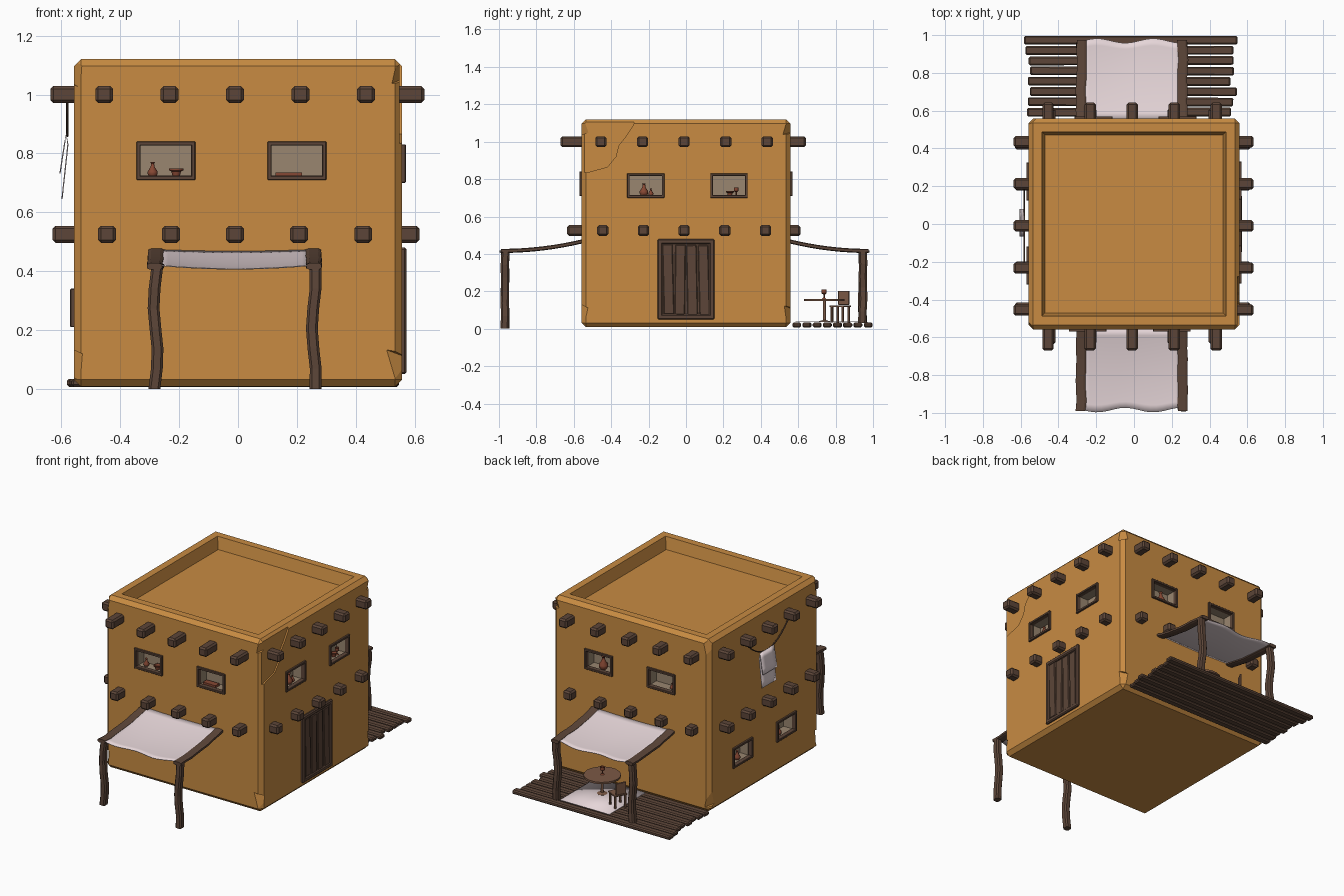
import bpy, bmesh, math, random
from mathutils import Matrix, Vector, Euler

if "Cube" in bpy.data.objects:
    bpy.data.objects.remove(bpy.data.objects["Cube"])

random.seed(4)
R = random.uniform
HALF = 0.558


def material(name, *rgb):
    m = bpy.data.materials.new(name)
    m.diffuse_color = (*rgb, 1)
    m.use_nodes = True
    m.node_tree.nodes["Principled BSDF"].inputs["Base Color"].default_value = m.diffuse_color
    return m


ADOBE = material("adobe", .58, .26, .055)
RECESS = material("recess", .32, .24, .16)
WOOD = material("dark_wood", .107, .06, .04)
LIGHT = material("light_wood", .2, .1, .06)
CLAY = material("clay", .24, .064, .033)
CLOTH = material("cloth", .79, .67, .69)


def finish(name, bm, mat, side=0, smooth=False):
    """Turn a bmesh into an object; side 0-3 = front, right, back, left."""
    bmesh.ops.recalc_face_normals(bm, faces=bm.faces)
    bm.transform(Matrix.Rotation(side * math.pi / 2, 4, 'Z'))
    me = bpy.data.meshes.new(name)
    bm.to_mesh(me)
    bm.free()
    me.materials.append(mat)
    for p in me.polygons:
        p.use_smooth = smooth
    ob = bpy.data.objects.new(name, me)
    bpy.context.collection.objects.link(ob)
    return ob


def boxes(name, parts, mat, side=0, bevel=0.0):
    """parts: (centre, size[, euler]) boxes in one mesh."""
    bm = bmesh.new()
    for c, s, *rot in parts:
        e = Euler(rot[0] if rot else (0, 0, 0)).to_matrix().to_4x4()
        bmesh.ops.create_cube(bm, size=1, matrix=Matrix.Translation(c) @ e @ Matrix.Diagonal((*s, 1)))
    if bevel:
        bmesh.ops.bevel(bm, geom=bm.edges[:], offset=bevel, segments=1, affect='EDGES')
    return finish(name, bm, mat, side)


def sweep(name, pts, ax, ay, mat, side=0):
    """Rectangular section (half axes ax, ay) along points."""
    bm = bmesh.new()
    ax, ay = Vector(ax), Vector(ay)
    rings = [[bm.verts.new(Vector(p) + ax * a + ay * b)
              for a, b in ((-1, -.6), (-.6, -1), (.6, -1), (1, -.6), (1, .6), (.6, 1), (-.6, 1), (-1, .6))]
             for p in pts]
    for r, q in zip(rings, rings[1:]):
        for i in range(8):
            bm.faces.new((r[i], r[(i + 1) % 8], q[(i + 1) % 8], q[i]))
    bm.faces.new(rings[0])
    bm.faces.new(rings[-1])
    return finish(name, bm, mat, side)


def sheet(name, fn, nx, ny, side=0):
    bm = bmesh.new()
    g = [[bm.verts.new(fn(i / nx, j / ny)) for i in range(nx + 1)] for j in range(ny + 1)]
    for j in range(ny):
        for i in range(nx):
            bm.faces.new((g[j][i], g[j][i + 1], g[j + 1][i + 1], g[j + 1][i]))
    ob = finish(name, bm, CLOTH, side, True)
    mod = ob.modifiers.new("thickness", 'SOLIDIFY')
    mod.thickness, mod.offset = .004, 0
    return ob


def lathe(name, prof, loc, mat, side=0, scale=1.0, steps=14):
    bm = bmesh.new()
    vs = [bm.verts.new((r * scale, 0, z * scale)) for r, z in prof]
    es = [bm.edges.new(p) for p in zip(vs, vs[1:])]
    bmesh.ops.spin(bm, geom=vs + es, axis=(0, 0, 1), cent=(0, 0, 0), angle=2 * math.pi, steps=steps)
    bmesh.ops.remove_doubles(bm, verts=bm.verts, dist=1e-5)
    bmesh.ops.translate(bm, verts=bm.verts, vec=loc)
    ob = finish(name, bm, mat, side, True)
    ob.data.set_sharp_from_angle(angle=math.radians(40))
    return ob


# House body with chamfered edges and sunken roof
bm = bmesh.new()
bmesh.ops.create_cube(bm, size=1, matrix=Matrix.Translation((0, 0, .564)) @ Matrix.Diagonal((2 * HALF, 2 * HALF, 1.112, 1)))
bmesh.ops.bevel(bm, geom=bm.edges[:], offset=.024, segments=1, affect='EDGES')
top = max(bm.faces, key=lambda f: f.calc_center_median().z)
bmesh.ops.inset_region(bm, faces=[top], thickness=.065)
bmesh.ops.inset_region(bm, faces=[top], thickness=.025)
bmesh.ops.translate(bm, verts=top.verts[:], vec=(0, 0, -.075))
house = finish("house_body", bm, ADOBE)


def cut(cutter):
    mod = house.modifiers.new("cut", 'BOOLEAN')
    mod.object, mod.operation, mod.solver = cutter, 'DIFFERENCE', 'EXACT'
    bpy.context.view_layer.objects.active = house
    bpy.ops.object.modifier_apply(modifier=mod.name)
    bpy.data.objects.remove(cutter)


# Broken plaster patch on the right wall
bm = bmesh.new()
patch = [(-.6, .83), (-.53, .835), (-.42, .865), (-.375, .92), (-.36, .98), (-.32, 1.03), (-.28, 1.09), (-.27, 1.15), (-.6, 1.15)]
f = bm.faces.new([bm.verts.new((u, -.549, z)) for u, z in patch])
ext = bmesh.ops.extrude_face_region(bm, geom=[f])
bmesh.ops.translate(bm, verts=[v for v in ext['geom'] if isinstance(v, bmesh.types.BMVert)], vec=(0, -.08, 0))
cut(finish("plaster_cutter", bm, ADOBE, 1))

# Chipped corners
for sx in (-1, 1):
    for sy in (-1, 1):
        for z in (.08, 1.075):
            yaw = math.atan2(sy, sx) + R(-.25, .25)
            cut(boxes("chip_cutter", [((sx * .586, sy * .586, z), (.12, .13, .09), (R(-.4, .4), R(-.3, .3), yaw))], ADOBE))

# Pottery profiles
VASE = [(0, 0), (.011, 0), (.017, .01), (.017, .018), (.007, .034), (.005, .045), (.008, .05), (0, .048)]
BOWL = [(0, 0), (.012, 0), (.016, .018), (.024, .022), (.024, .028), (.018, .028), (.012, .01), (0, .008)]
CUP = [(0, 0), (.012, 0), (.004, .006), (.004, .022), (.014, .03), (.014, .05), (.011, .05), (.01, .034), (0, .03)]

# Windows: side, centre, height, contents
WINDOWS = [
    (0, -.245, .775, [(VASE, -.29, 1), (BOWL, -.21, 1)]), (0, .2, .775, []),
    (1, -.215, .765, [(VASE, -.225, 1.35), (VASE, -.188, .8)]), (1, .23, .765, [(BOWL, .235, .9), (CUP, .268, .9)]),
    (2, -.23, .775, [(VASE, -.225, 1.6)]), (2, .215, .775, [(VASE, .265, .75)]),
    (3, -.225, .275, [(VASE, -.22, 1.1)]), (3, .22, .275, [(VASE, .2, 1.1)]),
]
for side, u, z, pots in WINDOWS:
    cut(boxes("window_cutter", [((u, -.55, z), (.18, .14, .11))], RECESS, side))
    boxes("window_frame", [((u, -.555, z + s * .058), (.2, .03, .014)) for s in (-1, 1)] +
          [((u + s * .093, -.555, z), (.014, .03, .13)) for s in (-1, 1)], WOOD, side, .002)
    for prof, pu, sc in pots:
        lathe("window_pot", prof, (pu, -.52, z - .055), CLAY, side, sc)
boxes("window_tray", [((.172, -.52, .728), (.09, .04, .015))], CLAY)

house.data.materials.clear()
for m in (ADOBE, RECESS):
    house.data.materials.append(m)
for p in house.data.polygons:
    c = p.center
    inside = max(abs(c.x), abs(c.y)) < .545 and (.69 < c.z < .85 or .2 < c.z < .35)
    p.material_index = int(inside)

# Roof and floor beams on all sides: protrusion (upper, lower)
for side, reach in enumerate([(.67, .635), (.633, .617), (.642, .612), (.637, .63)]):
    for row, z in enumerate((1.0, .525)):
        step = (.2225, .2175)[row]
        shift = (-.01, -.01, .01, .01)[side]
        end = reach[row]
        boxes("wall_beam", [((shift + i * step, -(end + .5) / 2, z), (.06, end - .5, .058)) for i in range(-2, 3)],
              WOOD, side, .01)

# Door on the right wall
boxes("door_frame", [((s * .138, -.555, .265), (.028, .034, .43)) for s in (-1, 1)] +
      [((0, -.555, z), (.29, .034, .028)) for z in (.064, .466)], WOOD, 1, .006)
boxes("door_planks", [((-.095 + i * .0635, -.558, .262 + R(-.008, .004)), (.055, .018, .375), (0, R(-.03, .03), 0))
                      for i in range(4)], WOOD, 1, .004)
boxes("door_backing", [((0, -.555, .265), (.26, .012, .39))], WOOD, 1)


# Awnings at front and back
def drop(t):
    return .468 - .052 * (1 - (1 - t) ** 2)


for s, label, base, reach in ((-1, "front", 0, .44), (1, "back", .03, .425)):
    for x in (-.28, .258):
        py = s * (.968 if s < 0 else .945)
        pts = [(x + .007 * math.sin(5 * k + x * 9), py + R(-.003, .003), base + (.41 - base) * k / 6) for k in range(7)]
        sweep(label + "_awning_post", pts, (.02, 0, 0), (0, .022, 0), WOOD)
        pts = [(x + R(-.004, .004), s * (.55 + reach * k / 8), drop(k / 8)) for k in range(9)]
        sweep(label + "_awning_rafter", pts, (.026, 0, 0), (0, 0, .011), WOOD)

    def canopy(a, t, s=s, reach=reach):
        edge = .012 * math.sin(a * 11) * t ** 3
        return (-.27 + .52 * a, s * (.555 + (reach - .01) * t + edge), drop(t) + .004 - .05 * a * (1 - a) * (.4 + t * .6))
    sheet(label + "_awning_cloth", canopy, 16, 12)

# Plank deck behind the house
boxes("deck_planks", [((-.015 + R(-.012, .012), .592 + i * .0545, .02), (1.1 + R(-.03, .03), .046, .026),
                       (0, 0, R(-.003, .003))) for i in range(8)], WOOD, 0, .007)

# Rug, table and goblet
sheet("rug", lambda a, t: (-.12 + .35 * a, .585 + .37 * t, .037), 2, 2)
lathe("table", [(0, .035), (.03, .035), (.03, .04), (.009, .046), (.008, .148), (.11, .148), (.11, .16), (0, .16)],
      (.08, .74, 0), LIGHT, 0, 1, 18)
lathe("goblet", CUP, (.08, .738, .16), CLAY)

# Chair facing the table
turn = Matrix.Translation((-.09, .825, 0)) @ Matrix.Rotation(math.radians(-28), 4, 'Z')
chair = boxes("chair", [((0, 0, .12), (.085, .085, .01)), ((-.04, 0, .165), (.01, .065, .075))] +
              [((a * .033, b * .033, .075), (.012, .012, .085)) for a in (-1, 1) for b in (-1, 1)], LIGHT, 0, .002)
chair.data.transform(turn)

# Clothes line and towel on the left wall
line = [(-.215 + .43 * k / 12, -.58, .86 + .115 * (k / 6 - 1) ** 2) for k in range(13)]
sweep("clothes_line", line, (0, .004, 0), (0, 0, .004), WOOD, 3)


def towel(a, t):
    u = -.08 + .145 * a
    if t < .6:
        k = t / .6
        return (u, -(.598 - .024 * k), .645 + .222 * k)
    k = (t - .6) / .4
    return (u, -(.584 + .021 * k), .867 - .135 * k)


sheet("towel", towel, 4, 10, 3)
